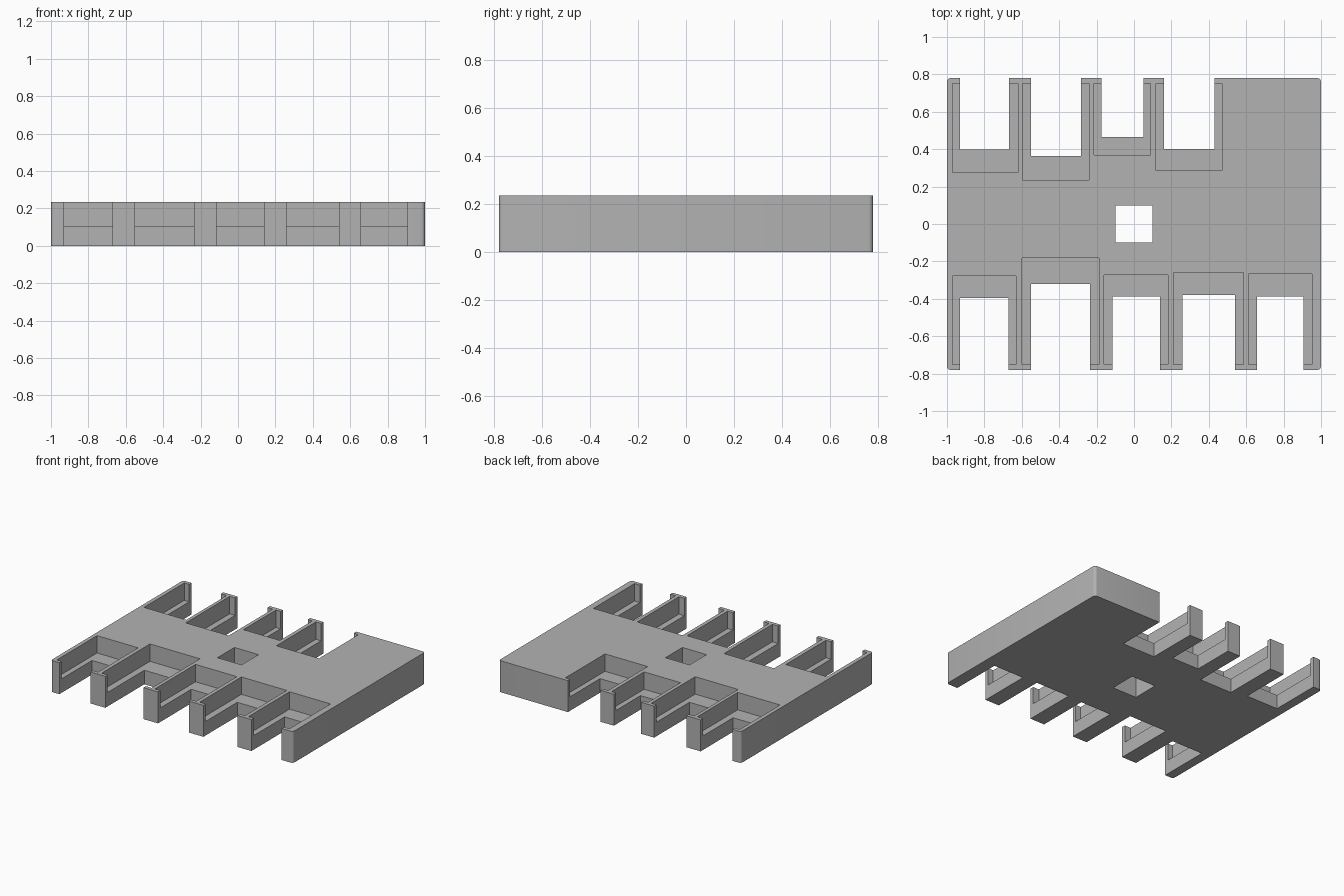
import bpy
import bmesh
from mathutils import Vector

if "Cube" in bpy.data.objects:
    bpy.data.objects.remove(bpy.data.objects["Cube"], do_unlink=True)

HALF_X, HALF_Y, HEIGHT = 1.0, 0.78, 0.235
LEDGE_Z = 0.105     # floor of the stepped pockets
LIP_Y = 0.752       # pockets stop short of the outer edge
OVER = 0.1          # cutter overshoot

grey = bpy.data.materials.new("plain grey")
grey.use_nodes = True
grey.diffuse_color = (0.45, 0.45, 0.45, 1)
grey.node_tree.nodes["Principled BSDF"].inputs["Base Color"].default_value = (0.45, 0.45, 0.45, 1)


def add_box(bm, low, high):
    """Add a box between two corners and return its vertices."""
    low, high = Vector(low), Vector(high)
    verts = bmesh.ops.create_cube(bm, size=1)["verts"]
    for v in verts:
        v.co = (low + high) / 2 + v.co * (high - low)
    return verts


def make_object(name, bm):
    bmesh.ops.recalc_face_normals(bm, faces=bm.faces)
    mesh = bpy.data.meshes.new(name)
    bm.to_mesh(mesh)
    bm.free()
    mesh.materials.append(grey)
    obj = bpy.data.objects.new(name, mesh)
    bpy.context.collection.objects.link(obj)
    return obj


# Main slab with softly rounded upright corners
bm = bmesh.new()
add_box(bm, (-HALF_X, -HALF_Y, 0), (HALF_X, HALF_Y, HEIGHT))
uprights = [e for e in bm.edges if abs(e.verts[0].co.z - e.verts[1].co.z) > 0.1]
bmesh.ops.bevel(bm, geom=uprights, offset=0.02, segments=4, profile=0.5, affect="EDGES")
tray = make_object("slotted_tray", bm)

# Each bay: pocket left, right, inner depth, then notch left, right, inner depth
back_bays = [
    (-0.97, -0.62, 0.275, -0.93, -0.667, 0.397),
    (-0.595, -0.24, 0.234, -0.55, -0.283, 0.364),
    (-0.213, 0.088, 0.369, -0.175, 0.05, 0.466),
    (0.117, 0.47, 0.285, 0.16, 0.43, 0.40),
]
front_bays = [
    (-0.97, -0.63, 0.278, -0.93, -0.672, 0.395),
    (-0.60, -0.187, 0.182, -0.55, -0.235, 0.32),
    (-0.16, 0.182, 0.273, -0.115, 0.14, 0.388),
    (0.21, 0.585, 0.26, 0.26, 0.54, 0.38),
    (0.613, 0.952, 0.267, 0.657, 0.907, 0.388),
]

# Cutters: shallow pockets, then notches and the centre hole right through
pockets, notches = bmesh.new(), bmesh.new()
for side, bays in ((1, back_bays), (-1, front_bays)):
    for p_left, p_right, p_in, n_left, n_right, n_in in bays:
        y0, y1 = sorted((side * p_in, side * LIP_Y))
        add_box(pockets, (p_left, y0, LEDGE_Z), (p_right, y1, HEIGHT + OVER))
        y0, y1 = sorted((side * n_in, side * (HALF_Y + OVER)))
        add_box(notches, (n_left, y0, -OVER), (n_right, y1, HEIGHT + 2 * OVER))
add_box(notches, (-0.1, -0.1, -OVER), (0.1, 0.1, HEIGHT + 2 * OVER))

cutters = [make_object("pocket_cutter", pockets), make_object("notch_cutter", notches)]
for cutter in cutters:
    cutter.hide_render = True
    mod = tray.modifiers.new(cutter.name, "BOOLEAN")
    mod.operation = "DIFFERENCE"
    mod.solver = "EXACT"
    mod.object = cutter

# Bake the cuts and discard the cutters
bpy.context.view_layer.update()
result = bpy.data.meshes.new_from_object(tray.evaluated_get(bpy.context.evaluated_depsgraph_get()))
tray.modifiers.clear()
tray.data = result
for cutter in cutters:
    bpy.data.objects.remove(cutter, do_unlink=True)

# Flat faces stay crisp, rounded corners shade smoothly
bpy.ops.object.select_all(action="DESELECT")
tray.select_set(True)
bpy.context.view_layer.objects.active = tray
bpy.ops.object.shade_smooth_by_angle(angle=0.6)
